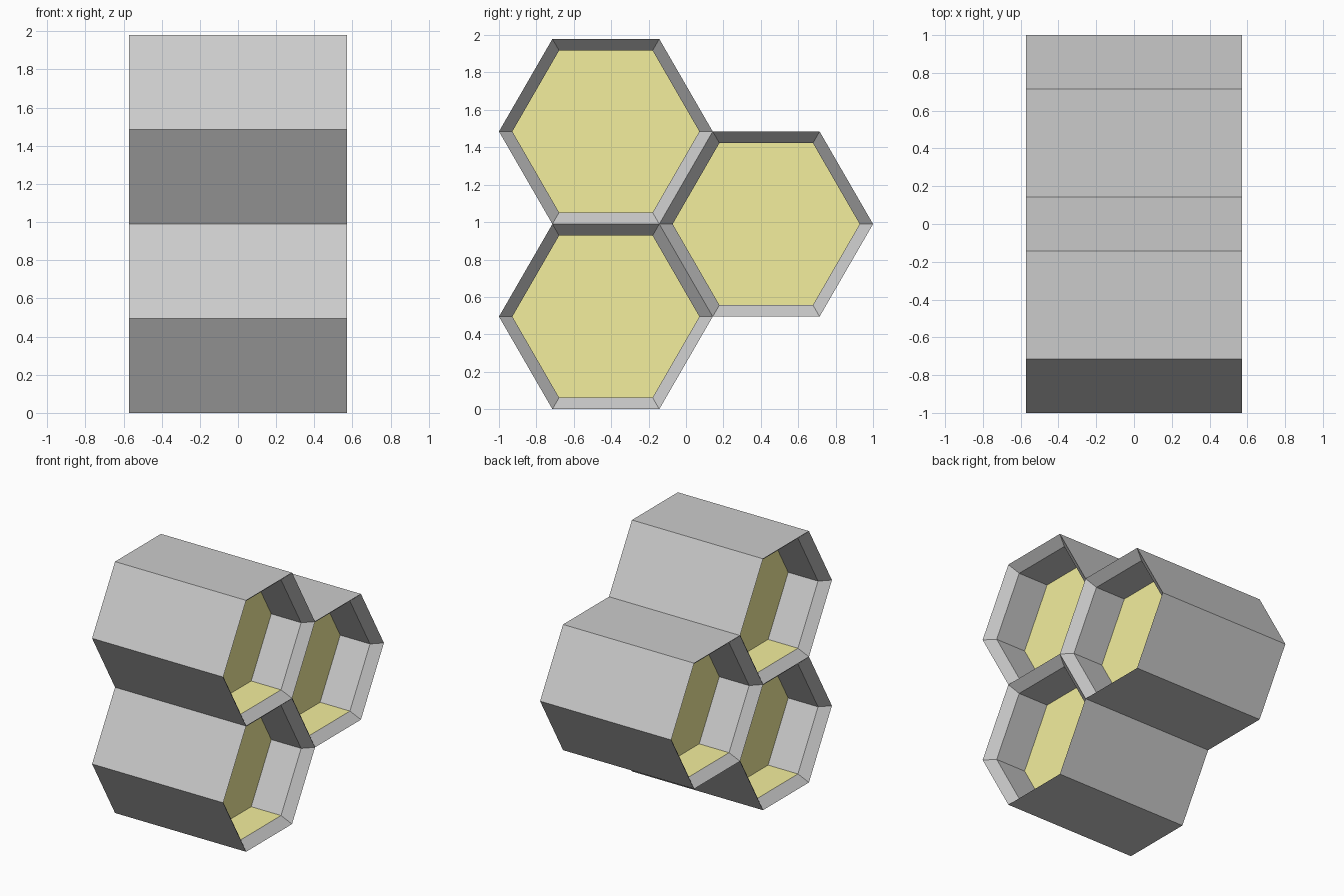
import bpy, bmesh
from math import cos, sin, pi

if "Cube" in bpy.data.objects:
    bpy.data.objects.remove(bpy.data.objects["Cube"])

R, INNER = 4 / 7, 0.5          # outer and inner hexagon radius
APOTHEM = R * cos(pi / 6)
END, LIP, FLOOR = 0.571, 0.50, 0.24   # x of end edge, lip bottom, honey surface

honey_mat = bpy.data.materials.new("honey")
honey_mat.diffuse_color = (0.9, 0.86, 0.34, 1)
honey_mat.use_nodes = True
honey_mat.node_tree.nodes["Principled BSDF"].inputs["Base Color"].default_value = honey_mat.diffuse_color


def ring(bm, x, r, cy, cz):
    return [bm.verts.new((x, cy + r * cos(i * pi / 3), cz + r * sin(i * pi / 3)))
            for i in range(6)]


def bridge(bm, a, b, sides):
    for i in sides:
        j = (i + 1) % 6
        bm.faces.new((a[i], a[j], b[j], b[i]))


def finish(bm, name, mat=None):
    me = bpy.data.meshes.new(name)
    bm.to_mesh(me)
    bm.free()
    if mat:
        me.materials.append(mat)
    bpy.context.collection.objects.link(bpy.data.objects.new(name, me))


def make_cell(name, cy, cz):
    wall, honey = bmesh.new(), bmesh.new()
    # Outer hexagonal sleeve
    ends = {s: ring(wall, s * END, R, cy, cz) for s in (-1, 1)}
    bridge(wall, ends[1], ends[-1], range(6))
    for f in wall.faces:
        f.normal_flip()
    for s in (-1, 1):
        # Sloped lip and straight inner walls; the lower wall belongs to the honey
        lip = ring(wall, s * LIP, INNER, cy, cz)
        back = ring(wall, s * FLOOR, INNER, cy, cz)
        new = len(wall.faces)
        bridge(wall, ends[s], lip, range(6))
        bridge(wall, lip, back, (0, 1, 2, 3, 5))
        # Honey surface and honey-coated lower wall
        front = ring(honey, s * LIP, INNER, cy, cz)
        rear = ring(honey, s * FLOOR, INNER, cy, cz)
        honey.faces.new(rear)
        bridge(honey, front, rear, (4,))
    # Point the normals outward from the solid and into the recesses
    wall.normal_update()
    honey.normal_update()
    for bm in (wall, honey):
        for f in bm.faces:
            c, n = f.calc_center_median(), f.normal
            radial = n.y * (c.y - cy) + n.z * (c.z - cz)
            outer = all(abs(abs(v.co.x) - END) < 1e-4 for v in f.verts)
            if abs(n.x) > 0.9:
                wrong = n.x * c.x < 0
            else:
                wrong = radial < 0 if outer else radial > 0
            if wrong:
                f.normal_flip()
        bmesh.ops.delete(bm, geom=[v for v in bm.verts if not v.link_faces],
                         context='VERTS')
    finish(wall, name + "_wall")
    finish(honey, name + "_honey", honey_mat)


# Three cells packed as a honeycomb
make_cell("lower_cell", -0.75 * R, APOTHEM)
make_cell("upper_cell", -0.75 * R, 3 * APOTHEM)
make_cell("side_cell", 0.75 * R, 2 * APOTHEM)
